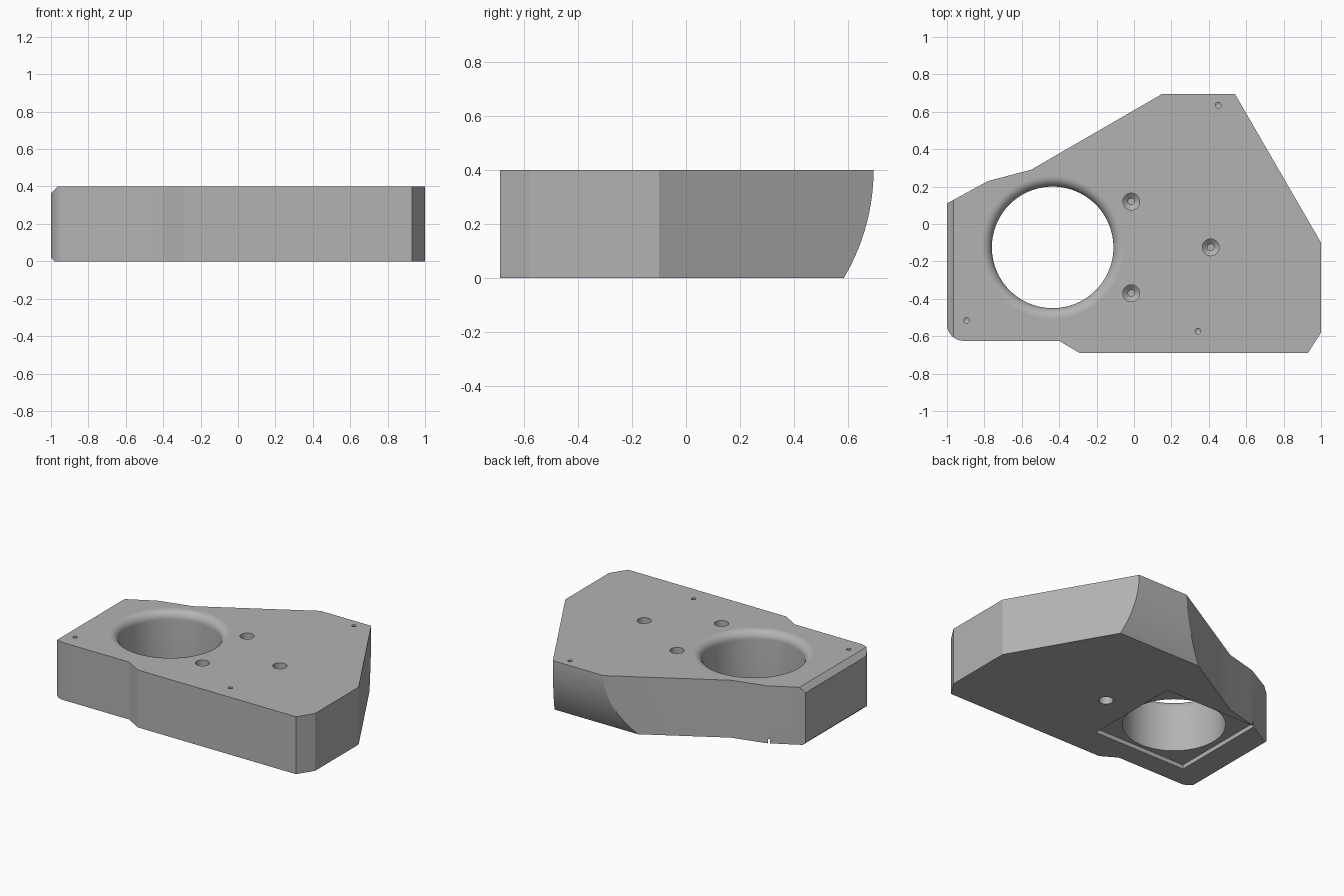
import bpy, bmesh, math
from mathutils import Vector

if "Cube" in bpy.data.objects:
    bpy.data.objects.remove(bpy.data.objects["Cube"], do_unlink=True)

TOP = 0.4

grey = bpy.data.materials.new("machined_grey")
grey.use_nodes = True
colour = (0.45, 0.45, 0.45, 1)
grey.diffuse_color = colour
grey.node_tree.nodes["Principled BSDF"].inputs["Base Color"].default_value = colour


def make_object(name, bm):
    bmesh.ops.recalc_face_normals(bm, faces=bm.faces)
    mesh = bpy.data.meshes.new(name)
    bm.to_mesh(mesh)
    bm.free()
    mesh.materials.append(grey)
    obj = bpy.data.objects.new(name, mesh)
    bpy.context.collection.objects.link(obj)
    return obj


def prism(points, direction):
    """Closed profile pushed along a direction."""
    bm = bmesh.new()
    face = bm.faces.new([bm.verts.new(p) for p in points])
    moved = bmesh.ops.extrude_face_region(bm, geom=[face])["geom"]
    verts = [g for g in moved if isinstance(g, bmesh.types.BMVert)]
    bmesh.ops.translate(bm, verts=verts, vec=direction)
    return bm


def turned(profile, x, y, steps):
    """Radius and height profile revolved about a vertical axis."""
    bm = bmesh.new()
    verts = [bm.verts.new((x + r, y, z)) for r, z in profile]
    edges = [bm.edges.new(pair) for pair in zip(verts, verts[1:])]
    bmesh.ops.spin(bm, geom=verts + edges, cent=(x, y, 0), axis=(0, 0, 1),
                   angle=math.tau, steps=steps)
    bmesh.ops.remove_doubles(bm, verts=bm.verts, dist=1e-5)
    return bm


# Plate outline, with one rounded front corner
outline = [(-1, 0.11), (-0.78, 0.23), (-0.55, 0.29), (0.236, 0.745), (0.511, 0.745),
           (1, -0.1), (1, -0.58), (0.93, -0.69), (-0.29, -0.69), (-0.4, -0.625)]
for i in range(9):
    a = math.radians(270 - i * 90 / 8)
    outline.append((-0.91 + 0.09 * math.cos(a), -0.535 + 0.09 * math.sin(a)))
bm = prism([(x, y, 0) for x, y in outline], (0, 0, TOP))

# Chamfers along the end wall
for height, size, up in ((TOP, 0.035, 1), (0, 0.018, -1)):
    cut = bmesh.ops.bisect_plane(
        bm, geom=bm.verts[:] + bm.edges[:] + bm.faces[:], dist=1e-6,
        plane_co=(-1 + size, 0, height), plane_no=Vector((-1, 0, up)).normalized(),
        clear_outer=True)["geom_cut"]
    bmesh.ops.holes_fill(bm, edges=[e for e in cut if isinstance(e, bmesh.types.BMEdge)])
plate = make_object("mounting_plate", bm)

cutters = []

# Curved back wall
radius, centre_y = 0.782, -0.087
curve = []
for i in range(21):
    z = -0.05 + i * (TOP + 0.05) / 20
    curve.append((-2, centre_y + math.sqrt(radius ** 2 - (TOP - z) ** 2), z))
curve += [(-2, 0.695, 0.5), (-2, 1, 0.5), (-2, 1, -0.05)]
cutters.append(prism(curve, (4, 0, 0)))

# Large bore with a rounded top rim
bore_x, bore_y, bore_r, rim = -0.435, -0.125, 0.325, 0.055
profile = [(0, -0.1), (bore_r, -0.1)]
for i in range(11):
    a = math.radians(i * 9)
    profile.append((bore_r + rim - rim * math.cos(a), TOP - rim + rim * math.sin(a)))
profile += [(bore_r + rim, 0.5), (0, 0.5)]
cutters.append(turned(profile, bore_x, bore_y, 96))

# Square pocket under the bore
low_x, high_x, half = bore_x - 0.367, bore_x + 0.35, 0.35
cutters.append(prism([(low_x, bore_y - half, -0.1), (high_x, bore_y - half, -0.1),
                      (high_x, bore_y + half, -0.1), (low_x, bore_y + half, -0.1)],
                     (0, 0, 0.13)))

# Three counterbored screw holes on a circle
hub_x, hub_y = 0.127, -0.125
for i in range(3):
    a = i * math.tau / 3
    cutters.append(turned([(0, 0.22), (0.017, 0.22), (0.017, 0.3), (0.045, 0.325),
                           (0.045, 0.5), (0, 0.5)],
                          hub_x + 0.283 * math.cos(a), hub_y + 0.283 * math.sin(a), 32))

# Blind hub hole from beneath
cutters.append(turned([(0, -0.1), (0.045, -0.1), (0.045, 0.18), (0, 0.2)], hub_x, hub_y, 32))

# Small pin holes in the top
for x, y in ((-0.895, -0.515), (0.45, 0.635), (0.342, -0.573)):
    cutters.append(turned([(0, 0.32), (0.015, 0.33), (0.015, 0.5), (0, 0.5)], x, y, 20))

# Cut everything out of the plate
bpy.context.view_layer.objects.active = plate
for shape in cutters:
    cutter = make_object("cutter", shape)
    cutter.hide_render = True
    mod = plate.modifiers.new("cut", "BOOLEAN")
    mod.operation = "DIFFERENCE"
    mod.solver = "EXACT"
    mod.object = cutter
    bpy.ops.object.modifier_apply(modifier=mod.name)
    bpy.data.objects.remove(cutter, do_unlink=True)

# Smooth curved walls, flat level faces
bpy.ops.object.select_all(action="DESELECT")
plate.select_set(True)
bpy.ops.object.shade_smooth_by_angle(angle=math.radians(25))
for poly in plate.data.polygons:
    if abs(poly.normal.z) > 0.999:
        poly.use_smooth = False
